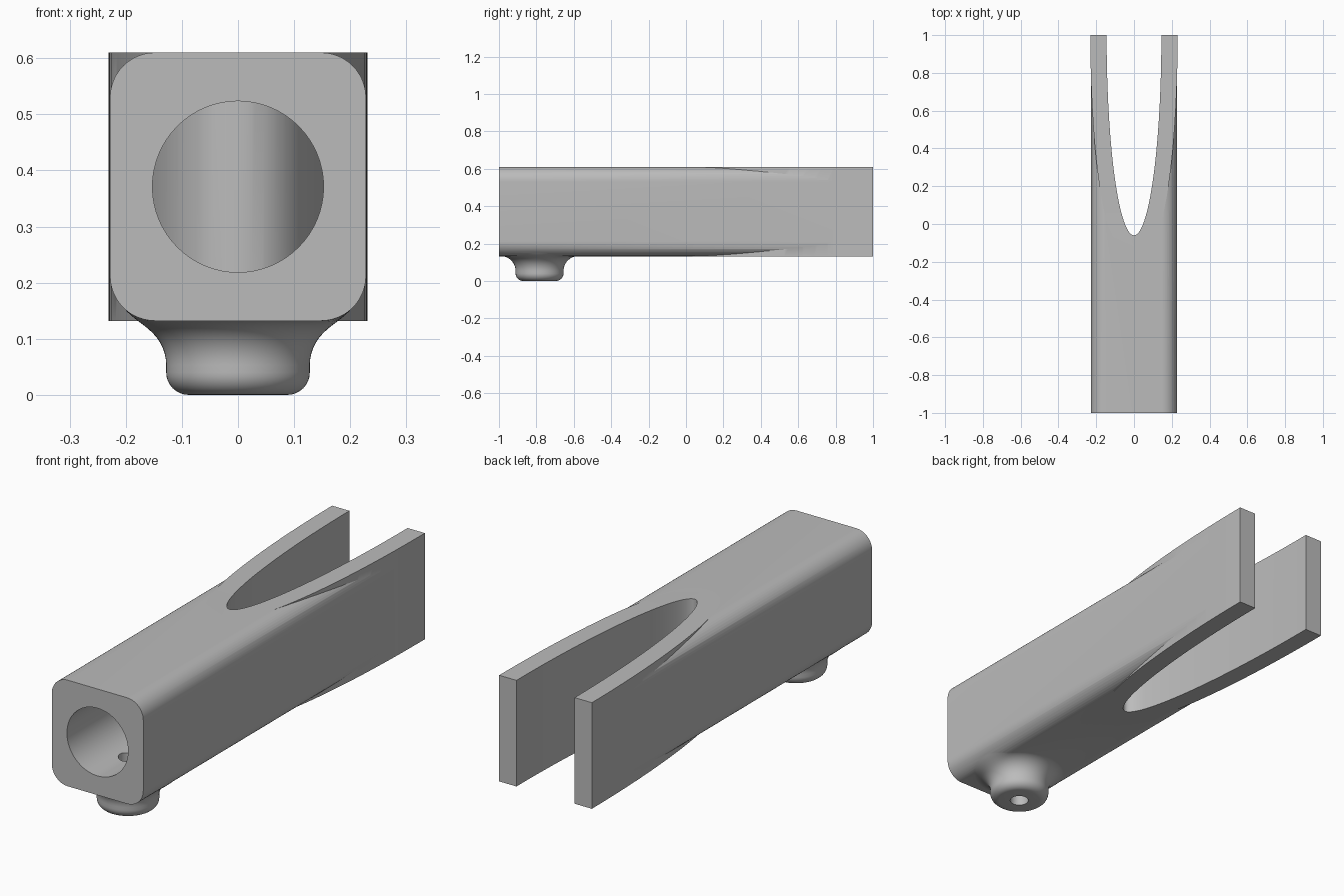
import bpy, bmesh, math

if "Cube" in bpy.data.objects:
    bpy.data.objects.remove(bpy.data.objects["Cube"])

Z0, Z1, HALF_W, CORNER = 0.132, 0.61, 0.228, 0.08
ZC = (Z0 + Z1) / 2
NUB_Y = -0.783

grey = bpy.data.materials.new("plain grey")
grey.diffuse_color = (0.5, 0.5, 0.5, 1)
grey.use_nodes = True
grey.node_tree.nodes["Principled BSDF"].inputs["Base Color"].default_value = grey.diffuse_color


def make(name, bm):
    bmesh.ops.recalc_face_normals(bm, faces=bm.faces)
    me = bpy.data.meshes.new(name)
    bm.to_mesh(me)
    bm.free()
    ob = bpy.data.objects.new(name, me)
    bpy.context.collection.objects.link(ob)
    me.materials.append(grey)
    return ob


def prism(name, points, offset):
    """Extrude a closed outline of 3D points along an offset."""
    bm = bmesh.new()
    face = bm.faces.new([bm.verts.new(p) for p in points])
    ext = bmesh.ops.extrude_face_region(bm, geom=[face], use_keep_orig=True)
    verts = [g for g in ext["geom"] if isinstance(g, bmesh.types.BMVert)]
    bmesh.ops.translate(bm, verts=verts, vec=offset)
    return make(name, bm)


def boolean(target, tool, operation):
    mod = target.modifiers.new(tool.name, "BOOLEAN")
    mod.object, mod.operation, mod.solver = tool, operation, "EXACT"
    bpy.context.view_layer.objects.active = target
    bpy.ops.object.modifier_apply(modifier=mod.name)
    bpy.data.objects.remove(tool, do_unlink=True)


def circle(r, n):
    return [(r * math.cos(2 * math.pi * i / n), r * math.sin(2 * math.pi * i / n))
            for i in range(n)]


def fork_curve(offset, n=96):
    """Half ellipse opening to the back, pushed outward by a wall thickness."""
    a, b, pts = 0.145, 1.06, []
    for i in range(n + 1):
        t = math.pi * i / n
        nx, ny = math.cos(t) / a, -math.sin(t) / b
        k = offset / math.hypot(nx, ny)
        pts.append((a * math.cos(t) + nx * k, 1 - b * math.sin(t) + ny * k))
    return pts


# Rounded square tube
outline = []
for k, (sx, sz) in enumerate([(1, 1), (-1, 1), (-1, -1), (1, -1)]):
    for i in range(13):
        a = math.pi / 2 * (k + i / 12)
        outline.append((sx * (HALF_W - CORNER) + CORNER * math.cos(a), -1,
                        ZC + sz * ((Z1 - Z0) / 2 - CORNER) + CORNER * math.sin(a)))
body = prism("forked_tube", outline, (0, 1.9, 0))

# Round bore from the front
bore = prism("bore", [(x, -1.1, ZC + z) for x, z in circle(0.1525, 64)], (0, 1.7, 0))
boolean(body, bore, "DIFFERENCE")


# Round nub below, its flared root following the underside of the tube
def rise(x):
    d = max(0, abs(x) - (HALF_W - CORNER))
    return CORNER - math.sqrt(max(0, CORNER ** 2 - d * d))


profile = []                                   # radius, height, share of rise
for i in range(9):
    a = math.pi / 2 * i / 8
    profile.append((0.088 + 0.04 * math.sin(a), 0.04 - 0.04 * math.cos(a), 0))
for i in range(13):
    a = math.pi / 2 * i / 12
    profile.append((0.208 - 0.08 * math.cos(a), 0.054 + 0.08 * math.sin(a) - 0.001, i / 12))
profile += [(0.207, 0.141, 1), (0.1, 0.175, 0)]
bm = bmesh.new()
rings = []
for r, z, w in profile:
    rings.append([bm.verts.new((x, NUB_Y + y, z + w * rise(x))) for x, y in circle(r, 64)])
for lo, hi in zip(rings, rings[1:]):
    for i in range(64):
        j = (i + 1) % 64
        bm.faces.new((lo[i], lo[j], hi[j], hi[i]))
bm.faces.new(rings[0])
bm.faces.new(rings[-1])
boolean(body, make("nub", bm), "UNION")

# Fork prongs: curved block joined to the tube, then slotted
block = prism("fork", [(x, y, Z0) for x, y in fork_curve(0.086)], (0, 0, Z1 - Z0))
boolean(body, block, "UNION")
slot_pts = [(0.145, 1.1)] + fork_curve(0) + [(-0.145, 1.1)]
slot = prism("slot", [(x, y, 0) for x, y in slot_pts], (0, 0, 0.8))
boolean(body, slot, "DIFFERENCE")

# Small hole through the nub into the bore
drill = prism("drill", [(x, NUB_Y + y, -0.1) for x, y in circle(0.04, 32)], (0, 0, 0.42))
boolean(body, drill, "DIFFERENCE")

# Smooth curved walls, crisp edges
bpy.ops.object.select_all(action="DESELECT")
body.select_set(True)
bpy.context.view_layer.objects.active = body
bpy.ops.object.shade_smooth_by_angle(angle=math.radians(30))
